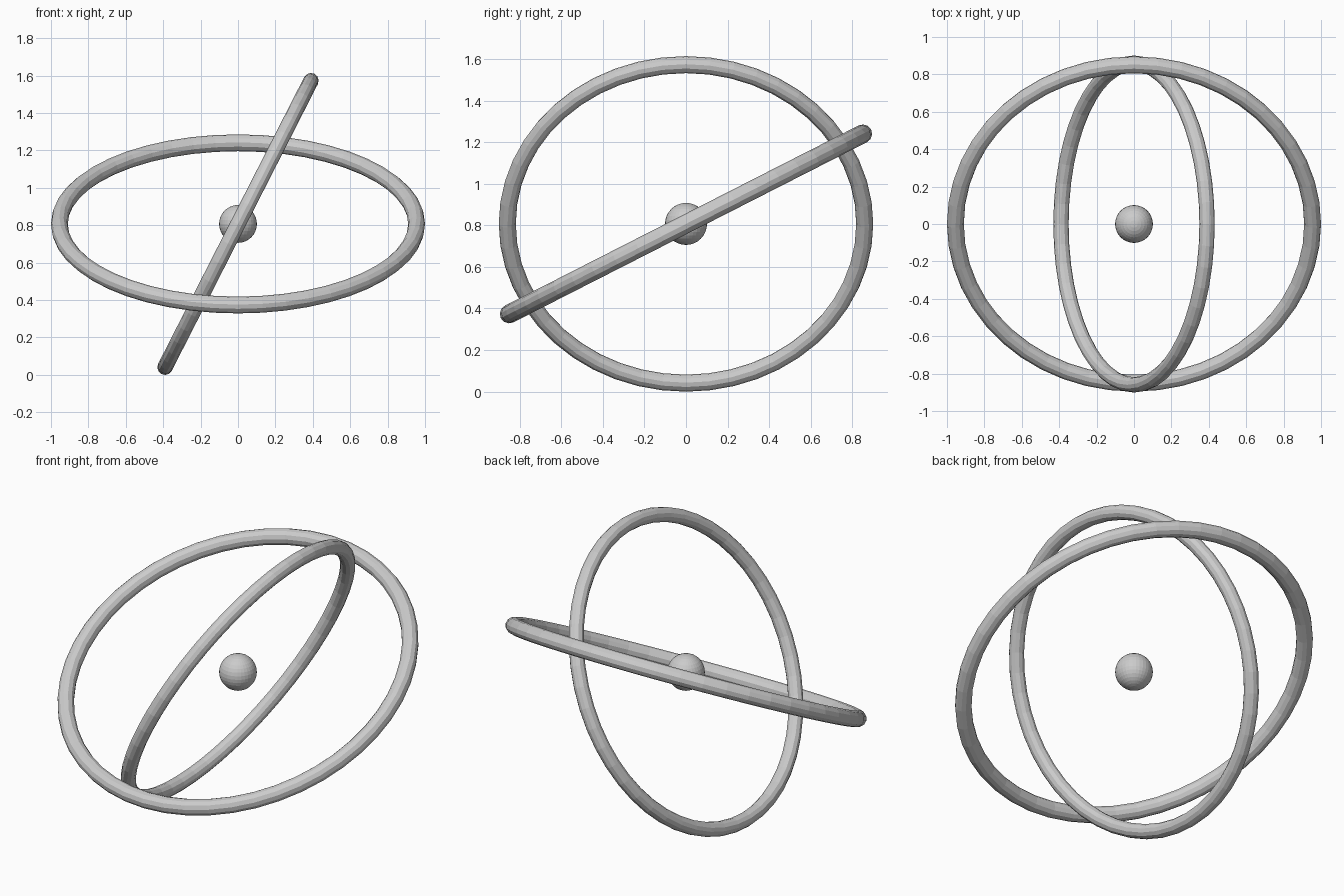
import bpy
from math import radians

if "Cube" in bpy.data.objects:
    bpy.data.objects.remove(bpy.data.objects["Cube"])

CENTRE = (0, 0, 0.807)


def ring(name, major, minor, rotation):
    bpy.ops.mesh.primitive_torus_add(
        major_radius=major, minor_radius=minor,
        major_segments=48, minor_segments=12,
        location=CENTRE, rotation=[radians(a) for a in rotation])
    bpy.context.object.name = name


# Two tilted rings sharing one centre
ring("outer_ring", 0.955, 0.045, (27, 0, 0))
ring("inner_ring", 0.86, 0.041, (0, -63, 0))

# Small ball in the middle
bpy.ops.mesh.primitive_uv_sphere_add(
    segments=32, ring_count=16, radius=0.101, location=CENTRE)
bpy.context.object.name = "centre_ball"
